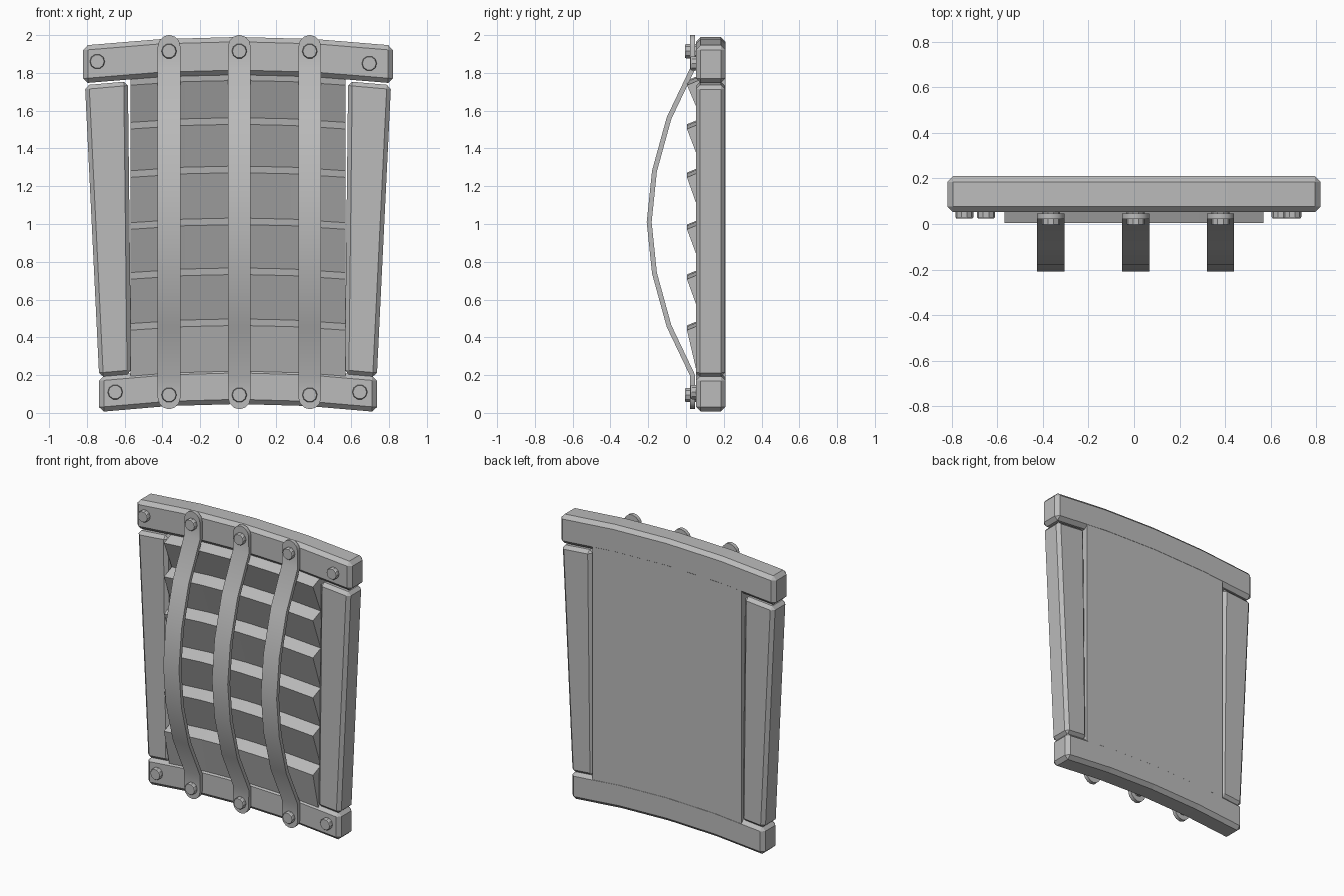
import bpy, bmesh, math
from mathutils import Vector

cube = bpy.data.objects.get("Cube")
if cube:
    bpy.data.objects.remove(cube, do_unlink=True)

# One flat grey metal
metal = bpy.data.materials.new("grey_metal")
metal.use_nodes = True
GREY = (0.5, 0.5, 0.5, 1)
metal.diffuse_color = GREY
metal.node_tree.nodes["Principled BSDF"].inputs["Base Color"].default_value = GREY

FRONT, BACK = 0.052, 0.21


def finish(name, bm, bevel=0, smooth=False):
    bmesh.ops.recalc_face_normals(bm, faces=bm.faces[:])
    mesh = bpy.data.meshes.new(name)
    bm.to_mesh(mesh)
    bm.free()
    obj = bpy.data.objects.new(name, mesh)
    bpy.context.collection.objects.link(obj)
    mesh.materials.append(metal)
    if bevel:
        mod = obj.modifiers.new("chamfer", 'BEVEL')
        mod.width = bevel
        mod.segments = 1
        mod.limit_method = 'ANGLE'
        mod.angle_limit = math.radians(40)
    if smooth:
        bpy.ops.object.select_all(action='DESELECT')
        bpy.context.view_layer.objects.active = obj
        obj.select_set(True)
        bpy.ops.object.shade_smooth_by_angle(angle=math.radians(35))
    return obj


def loft(name, rings, **kw):
    """Join matching closed rings of points and cap both ends."""
    bm = bmesh.new()
    loops = [[bm.verts.new(p) for p in ring] for ring in rings]
    n = len(loops[0])
    for a, b in zip(loops, loops[1:]):
        for i in range(n):
            j = (i + 1) % n
            bm.faces.new((a[i], a[j], b[j], b[i]))
    bm.faces.new(loops[0])
    bm.faces.new(loops[-1])
    return finish(name, bm, **kw)


def beam(name, half, low, high, rise):
    """Arched bar; low and high are the heights at its ends."""
    rings = []
    for t in (-1, -0.5, 0, 0.5, 1):
        lift = rise * (1 - t * t)
        x = half * t
        rings.append([(x, FRONT, low + lift), (x, BACK, low + lift),
                      (x, BACK, high + lift), (x, FRONT, high + lift)])
    return loft(name, rings, bevel=0.025)


# Frame beams
beam("top_beam", 0.82, 1.745, 1.945, 0.045)
beam("bottom_beam", 0.735, 0.005, 0.195, 0.042)

# Tapered side posts
for side, name in ((1, "left_post"), (-1, "right_post")):
    outline = [(0.565, 0.205), (0.735, 0.19), (0.81, 1.735), (0.583, 1.755)]
    loft(name, [[(side * x, y, z) for x, z in outline]
                for y in (FRONT, BACK - 0.003)], bevel=0.022)

# Louvred panel with a saw-tooth front and a flat back
profile = [(BACK - 0.001, 0.1), (0.09, 0.1)]
for lip in (0.463, 0.733, 0.997, 1.272, 1.528, 1.76):
    profile += [(0.005, lip), (0.09, lip + 0.035)]
profile += [(0.09, 1.9), (BACK - 0.001, 1.9)]
loft("louvre_panel", [[(0.568 * t, y, z - 0.025 * t * t) for y, z in profile]
                      for t in (-1, -0.5, 0, 0.5, 1)])


# Bowed straps with rounded ends
def strap(name, x):
    r, thick, flat = 0.06, 0.013, 0.034
    path = []
    for deg in (85, 60, 30, 0):
        a = math.radians(deg)
        path.append((flat, 1.94 + r * math.sin(a), r * math.cos(a)))
    for y, z in ((flat, 1.82), (-0.09, 1.56), (-0.167, 1.28), (-0.195, 1.01),
                 (-0.167, 0.74), (-0.09, 0.46), (flat, 0.2)):
        path.append((y, z, r))
    for deg in (0, 30, 60, 85):
        a = math.radians(deg)
        path.append((flat, 0.08 - r * math.sin(a), r * math.cos(a)))
    rings = []
    for i, (y, z, w) in enumerate(path):
        y0, z0, _ = path[max(i - 1, 0)]
        y1, z1, _ = path[min(i + 1, len(path) - 1)]
        n = Vector((0, z1 - z0, y0 - y1)).normalized() * thick
        rings.append([(x + sx * w, y + sn * n.y, z + sn * n.z)
                      for sx, sn in ((-1, -1), (1, -1), (1, 1), (-1, 1))])
    loft(name, rings, smooth=True)


# Bolt heads with a slightly tapered rim
def bolt(name, x, z, front, back):
    rings = []
    for y, r in ((back, 0.04), (front + 0.006, 0.04), (front, 0.036)):
        rings.append([(x + r * math.cos(math.tau * k / 10), y,
                       z + r * math.sin(math.tau * k / 10)) for k in range(10)])
    loft(name, rings)


for label, x in (("right", -0.365), ("middle", 0.007), ("left", 0.38)):
    strap(label + "_strap", x)
    bolt(label + "_strap_upper_bolt", x, 1.915, -0.005, 0.06)
    bolt(label + "_strap_lower_bolt", x, 0.095, -0.005, 0.06)

# Corner bolts
for label, x, z in (("upper_right", -0.745, 1.86), ("upper_left", 0.695, 1.85),
                    ("lower_right", -0.65, 0.11), ("lower_left", 0.645, 0.11)):
    bolt(label + "_corner_bolt", x, z, 0.025, 0.06)
